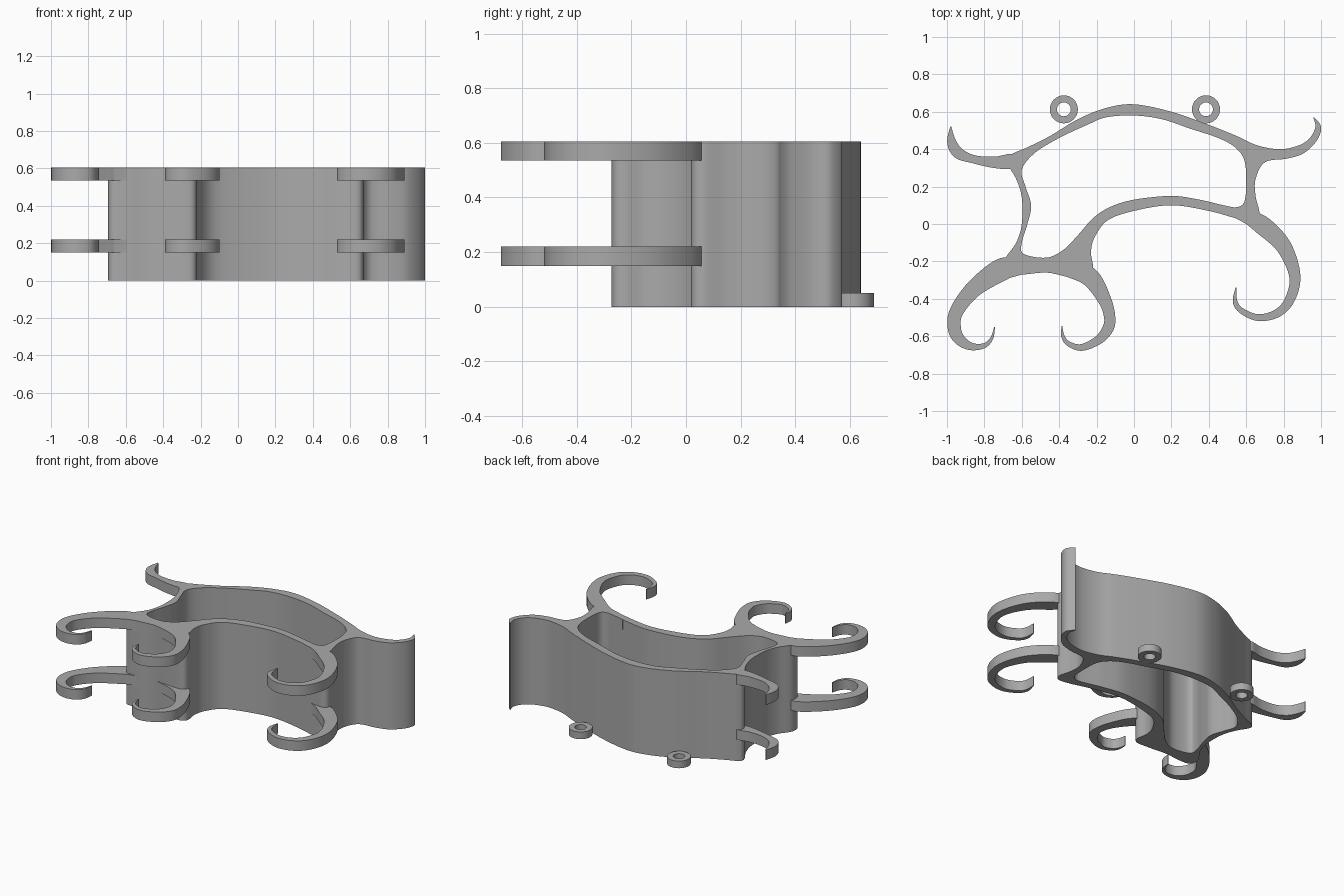
import bpy
from math import cos, sin, pi
from mathutils import Vector

HEIGHT = 0.605
BAND = 0.07
SMOOTH_STEPS = 8

# Remove the default object
default_object = bpy.data.objects.get("Cube")
if default_object:
    bpy.data.objects.remove(default_object, do_unlink=True)

# Single grey material
grey = bpy.data.materials.new("plain grey")
grey.use_nodes = True
grey_value = (0.4, 0.4, 0.4, 1.0)
grey.diffuse_color = grey_value
grey.node_tree.nodes["Principled BSDF"].inputs["Base Color"].default_value = grey_value


def smooth_path(points, closed):
    """Pass a rounded path through control points given in hundredths."""
    points = [Vector(point) / 100 for point in points]
    count = len(points)

    def pick(index):
        return points[index % count] if closed else points[max(0, min(count - 1, index))]

    path = []
    for index in range(count if closed else count - 1):
        before, start, end, after = (pick(index + offset) for offset in (-1, 0, 1, 2))
        for step in range(SMOOTH_STEPS):
            t = step / SMOOTH_STEPS
            linear = (end - before) * t
            square = (before * 2 - start * 5 + end * 4 - after) * t ** 2
            cubic = (start * 3 - before - end * 3 + after) * t ** 3
            path.append(start + (linear + square + cubic) / 2)
    if not closed:
        path.append(points[-1])
    return path


def ribbon_outline(points):
    """Turn a centre line with half widths into a tapering closed outline."""
    path = smooth_path(points, closed=False)
    left_side, right_side = [], []
    for index, point in enumerate(path):
        previous_point = path[max(index - 1, 0)]
        next_point = path[min(index + 1, len(path) - 1)]
        direction = (next_point - previous_point).xy.normalized()
        normal = Vector((-direction.y, direction.x))
        half_width = max(point.z, 0.001)
        left_side.append(point.xy + normal * half_width)
        right_side.append(point.xy - normal * half_width)
    return left_side + right_side[::-1]


def circle_outline(centre_x, centre_y, radius, sides=32):
    angles = [2 * pi * side / sides for side in range(sides)]
    return [Vector((centre_x + radius * cos(a), centre_y + radius * sin(a))) for a in angles]


def extrude_outlines(name, outlines, bottom, top):
    """Fill flat outlines, inner ones as holes, and extrude them upward."""
    curve = bpy.data.curves.new(name, "CURVE")
    curve.dimensions = "2D"
    curve.fill_mode = "BOTH"
    curve.extrude = (top - bottom) / 2
    for outline in outlines:
        spline = curve.splines.new("POLY")
        spline.points.add(len(outline) - 1)
        for target, point in zip(spline.points, outline):
            target.co = (point.x, point.y, 0, 1)
        spline.use_cyclic_u = True
    part = bpy.data.objects.new(name, curve)
    part.location.z = (top + bottom) / 2
    bpy.context.collection.objects.link(part)

    # Convert to a mesh with crisp rims and smooth walls
    bpy.ops.object.select_all(action="DESELECT")
    part.select_set(True)
    bpy.context.view_layer.objects.active = part
    bpy.ops.object.convert(target="MESH")
    part = bpy.context.view_layer.objects.active
    part.data.materials.clear()
    part.data.materials.append(grey)
    bpy.ops.object.mode_set(mode="EDIT")
    bpy.ops.mesh.select_all(action="SELECT")
    bpy.ops.mesh.remove_doubles(threshold=0.0001)
    bpy.ops.mesh.normals_make_consistent(inside=False)
    bpy.ops.object.mode_set(mode="OBJECT")
    bpy.ops.object.shade_smooth_by_angle()
    return part


# Tall hollow body with a full height wing at one back corner
body_outer = [
    (0, 64), (-15, 62), (-30, 56), (-45, 47), (-57, 41), (-66, 37),
    (-68, 33), (-63, 24), (-60, 14), (-60, 0), (-63, -10), (-69, -19),
    (-68, -26), (-60, -27), (-48, -26), (-35, -27), (-25, -27),
    (-22, -23), (-23, -15), (-21, -7), (-14, 2), (0, 7), (20, 10),
    (40, 7), (55, 3), (64, 2), (67, 6), (65, 15), (65, 24), (70, 33),
    (82, 35), (91, 38), (98, 45), (100, 52), (96, 57), (97, 52),
    (94, 46), (88, 42), (78, 40), (66, 42), (55, 47), (40, 53), (20, 60),
]
body_hollow = [
    (0, 58), (-15, 57), (-25, 53), (-40, 46), (-53, 38), (-60, 29),
    (-58, 20), (-55, 10), (-57, 0), (-60, -10), (-59, -16), (-47, -18),
    (-38, -14), (-30, -6), (-22, 3), (-13, 9), (0, 13), (20, 15),
    (35, 13), (48, 10), (55, 9), (59, 12), (60, 22), (59, 34),
    (54, 41), (45, 46), (30, 51), (15, 56),
]
extrude_outlines(
    "body_wall",
    [smooth_path(body_outer, closed=True), smooth_path(body_hollow, closed=True)],
    0, HEIGHT,
)

# Curled hooks: centre line x, y and half width
hooks = {
    "front_right_hook": [
        (-55, -22, 4), (-64, -23, 5), (-72, -25, 6), (-86, -35, 4.5),
        (-95, -47, 3.7), (-96, -56, 3.5), (-93, -62, 3), (-87, -65.5, 2),
        (-80, -65, 1.3), (-76, -61, 0.8), (-74.5, -55, 0.2),
    ],
    "front_middle_hook": [
        (-45, -22, 4), (-33, -24, 5), (-23, -29, 5), (-15.5, -41, 3.5),
        (-13, -50, 3), (-14, -56, 3), (-19, -62, 2.4), (-28, -66, 1.8),
        (-35, -64, 1.3), (-38, -60, 0.9), (-38.5, -54.5, 0.2),
    ],
    "front_left_hook": [
        (40, 10, 2), (50, 7, 2), (60, 4, 3.5), (69, -1, 5), (80, -12, 4.2),
        (86, -28, 3), (83, -41, 2.6), (76, -48, 2.2), (66, -50, 1.8),
        (57, -46, 1.5), (54, -41, 1.2), (54.5, -34, 0.2),
    ],
    "back_right_hook": [
        (-61, 35, 2), (-66, 33.5, 4), (-75, 33, 3), (-86, 34.7, 2.2),
        (-94, 38, 3), (-97.5, 44, 2.4), (-98, 52, 0.3),
    ],
}
for hook_name, centre_line in hooks.items():
    outline = ribbon_outline(centre_line)
    for level, top in (("upper", HEIGHT), ("lower", 0.22)):
        extrude_outlines(level + "_" + hook_name, [outline], top - BAND, top)

# Small mounting rings at the foot of the back wall
for side_name, ring_x in (("right", -0.375), ("left", 0.385)):
    rings = [circle_outline(ring_x, 0.613, radius) for radius in (0.075, 0.037)]
    extrude_outlines(side_name + "_mounting_ring", rings, 0, 0.05)
